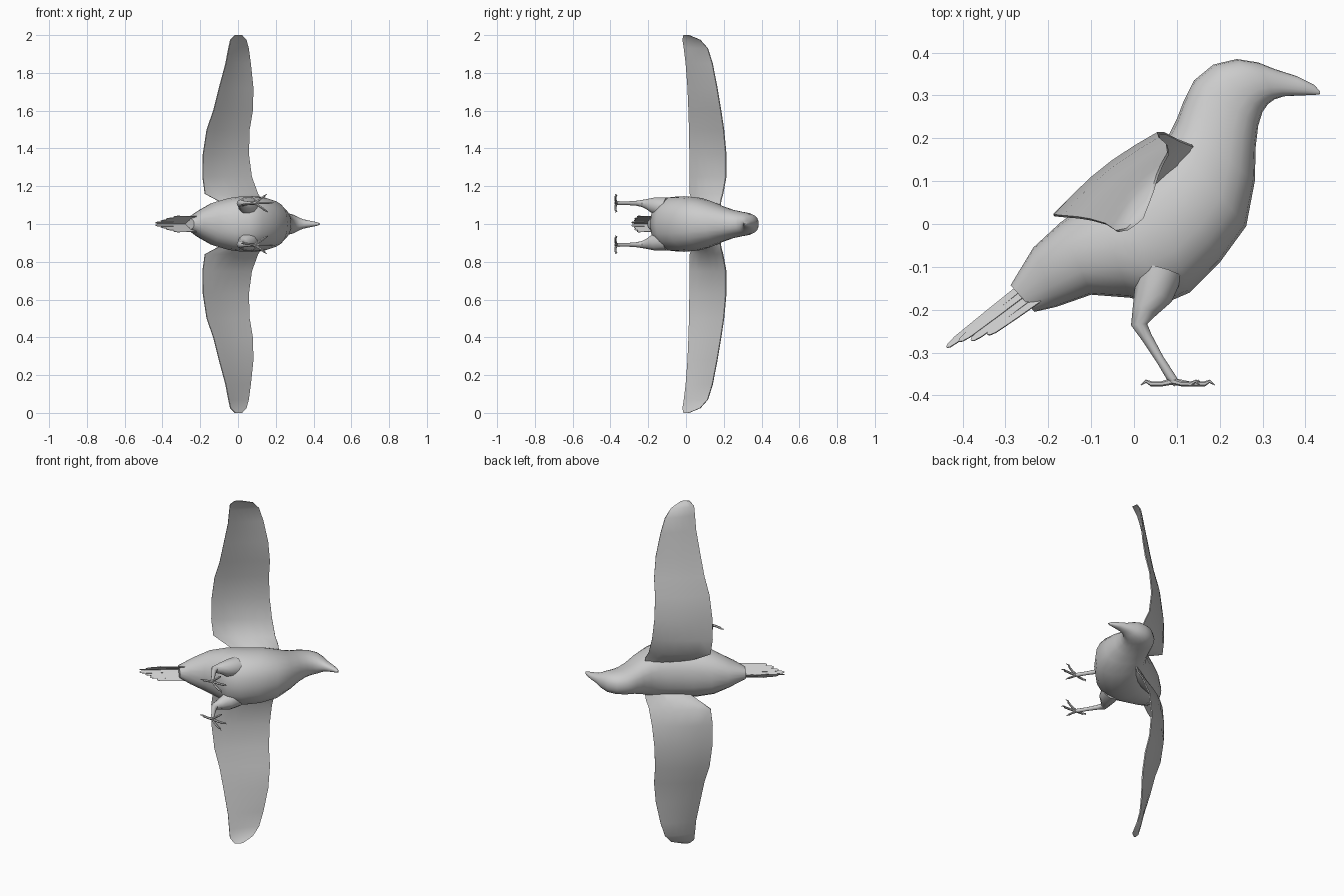
import bpy, bmesh, math
from mathutils import Vector

if "Cube" in bpy.data.objects:
    bpy.data.objects.remove(bpy.data.objects["Cube"])

# The bird lies on its side: x forward, y along its height, z across its width
MID_Z = 1.0
grey = bpy.data.materials.new("plain_grey")
grey.diffuse_color = (0.6, 0.6, 0.6, 1)
grey.use_nodes = True
grey.node_tree.nodes["Principled BSDF"].inputs["Base Color"].default_value = grey.diffuse_color


def loft(name, groups, mirror=False, angle=50):
    """Skin each group of rings into a closed tube, in one object."""
    bm = bmesh.new()
    for rings in groups:
        vs = [[bm.verts.new(p) for p in ring] for ring in rings]
        n = len(vs[0])
        for a, b in zip(vs, vs[1:]):
            for i in range(n):
                j = (i + 1) % n
                bm.faces.new((a[i], a[j], b[j], b[i]))
        bm.faces.new(vs[0][::-1])
        bm.faces.new(vs[-1])
    bmesh.ops.recalc_face_normals(bm, faces=bm.faces)
    me = bpy.data.meshes.new(name)
    bm.to_mesh(me)
    bm.free()
    ob = bpy.data.objects.new(name, me)
    ob.location.z = MID_Z
    me.materials.append(grey)
    bpy.context.collection.objects.link(ob)
    if mirror:
        m = ob.modifiers.new("mirror", 'MIRROR')
        m.use_axis = (False, False, True)
        m.use_mirror_merge = False
    bpy.ops.object.select_all(action='DESELECT')
    ob.select_set(True)
    bpy.context.view_layer.objects.active = ob
    bpy.ops.object.shade_smooth_by_angle(angle=math.radians(angle))
    return ob


def power(v, e):
    return math.copysign(abs(v) ** e, v)


def tube(points, n=8):
    """Rings along a path of (x, y, z, radius)."""
    ps = [Vector(p[:3]) for p in points]
    rings = []
    for i, p in enumerate(ps):
        d = (ps[min(i + 1, len(ps) - 1)] - ps[max(i - 1, 0)]).normalized()
        ref = Vector((0, 0, 1)) if abs(d.z) < 0.9 else Vector((1, 0, 0))
        u = d.cross(ref).normalized()
        v = d.cross(u)
        r = points[i][3]
        rings.append([p + r * (u * math.cos(2 * math.pi * k / n) + v * math.sin(2 * math.pi * k / n))
                      for k in range(n)])
    return rings


# Body, head and beak: back point, belly point, half width
body = [
    (-.288, -.143, -.232, -.205, .030), (-.235, -.055, -.18, -.193, .070),
    (-.17, .005, -.10, -.165, .112), (-.09, .06, -.01, -.172, .137),
    (-.03, .10, .06, -.19, .146), (.02, .14, .13, -.16, .147),
    (.055, .17, .20, -.09, .143), (.08, .205, .262, -.005, .125),
    (.10, .245, .282, .10, .098), (.115, .285, .284, .18, .078),
    (.14, .335, .29, .23, .067), (.185, .372, .30, .262, .060),
    (.24, .385, .313, .28, .053), (.29, .377, .328, .291, .040),
    (.33, .361, .35, .298, .026), (.38, .345, .385, .30, .017),
    (.42, .325, .42, .301, .009), (.434, .31, .434, .303, .003)]
rings = []
for tx, ty, bx, by, w in body:
    c, a = Vector(((tx + bx) / 2, (ty + by) / 2, 0)), Vector(((tx - bx) / 2, (ty - by) / 2, 0))
    rings.append([c + a * power(math.cos(t), .88) + Vector((0, 0, w * power(math.sin(t), .88)))
                  for t in (2 * math.pi * k / 20 for k in range(20))])
loft("body", [rings])

# Wings: span, trailing edge, leading edge, depth of the underside
wing = [
    (.07, .01, .05, .145, .18, .055), (.125, -.11, .035, .13, .185, .045),
    (.16, -.175, .022, .105, .195, .028), (.25, -.187, .02, .072, .212, .014),
    (.37, -.185, .02, .056, .212, .008), (.50, -.165, .018, .06, .20, .007),
    (.60, -.13, .015, .077, .185, .007), (.72, -.10, .01, .08, .165, .007),
    (.85, -.065, 0, .066, .14, .006), (.93, -.05, -.01, .055, .115, .006),
    (.975, -.04, -.017, .043, .075, .005), (1.0, -.015, -.012, .02, .015, .003)]
rings = []
for z, tx, ty, lx, ly, depth in wing:
    T, L = Vector((tx, ty, z)), Vector((lx, ly, z))
    ch = L - T
    up = Vector((-ch.y, ch.x, 0)).normalized()
    camber = .05 * ch.length
    us = [0, .2, .4, .6, .8, .95, 1]
    top = [T + ch * u + up * (camber * math.sin(math.pi * u) + .003) for u in us]
    low = [T + ch * u + up * ((camber - depth) * math.sin(math.pi * u) - .003) for u in us]
    rings.append(top + low[::-1])
loft("wings", [rings], mirror=True)

# Tail: four long feathers each side, sloping like a roof
tips = [(-.437, -.288), (-.408, -.274), (-.38, -.272), (-.342, -.258)]
feathers = []
for k, (x, y) in enumerate(tips):
    s = Vector((-.245 + .010 * k, -.132 - .013 * k, .005 + .010 * k))
    e = Vector((x, y, .007 + .010 * k))
    across = Vector((.50, -.60, .62)) * .010
    thick = Vector((-.40, .48, .78)) * .0015
    rings = []
    for f, w in ((0, .9), (.5, 1), (.88, .95), (.97, .6), (1, .15)):
        p = s.lerp(e, f)
        rings.append([p + across * w + thick, p - across * w + thick,
                      p - across * w - thick, p + across * w - thick])
    feathers.append(rings)
loft("tail_feathers", feathers, mirror=True, angle=30)

# Legs: feathered thigh running into a thin shank
leg = tube([(.06, -.11, .088, .055), (.045, -.165, .098, .046), (.025, -.20, .105, .030),
            (.012, -.235, .109, .019), (.03, -.265, .110, .013), (.06, -.315, .110, .010),
            (.085, -.355, .110, .011), (.10, -.374, .110, .008)], 10)
loft("legs", [leg], mirror=True)

# Feet: three front toes and one hind toe, each ending in a bent claw
toes = []
for x, z in ((.165, .112), (.135, .145), (.14, .075), (.04, .105)):
    a, b = Vector((.09, -.367, .110)), Vector((x, -.373, z))
    d = (b - a).normalized()
    m, c, t = a.lerp(b, .5), b + d * .012, b + d * .024
    toes.append(tube([(a.x, a.y, a.z, .008), (m.x, -.373, m.z, .006), (b.x, b.y, b.z, .006),
                      (c.x, -.367, c.z, .004), (t.x, -.376, t.z, .001)], 6))
loft("feet", toes, mirror=True)
